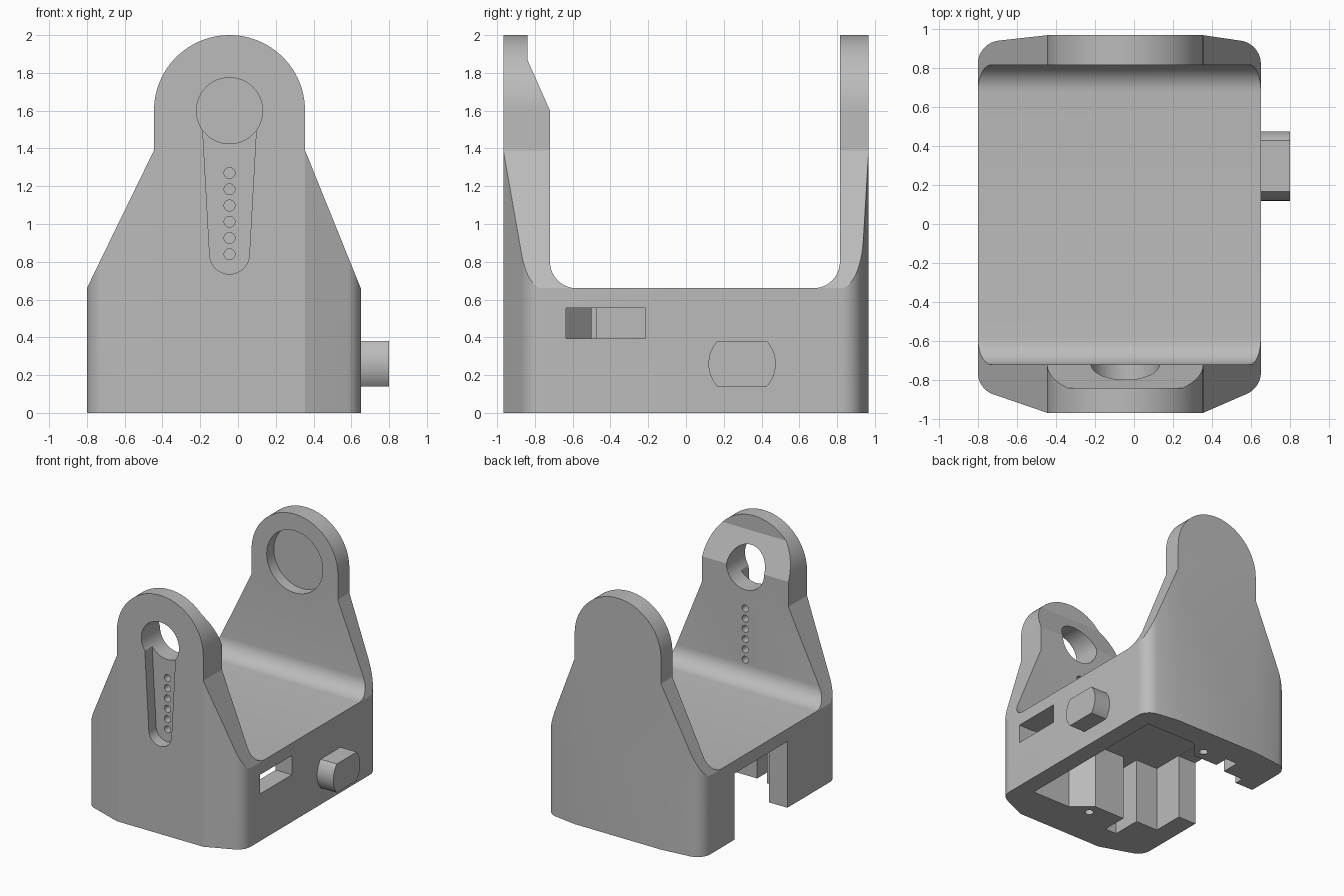
import bpy, bmesh, math
from mathutils import Vector

cube = bpy.data.objects.get("Cube")
if cube:
    bpy.data.objects.remove(cube, do_unlink=True)

grey = bpy.data.materials.new("light grey plastic")
grey.use_nodes = True
colour = (0.5, 0.5, 0.5, 1)
grey.diffuse_color = colour
grey.node_tree.nodes["Principled BSDF"].inputs["Base Color"].default_value = colour

EAR_X, EAR_Z = -0.045, 1.6   # pivot axis shared by both ears


def arc(cx, cy, r, start, end, n=10):
    """Points along an arc, angles in degrees."""
    angles = [math.radians(start + (end - start) * i / n) for i in range(n + 1)]
    return [(cx + r * math.cos(a), cy + r * math.sin(a)) for a in angles]


def circle(cx, cy, r, n=48):
    return arc(cx, cy, r, 0, 360, n)[:-1]


def prism(name, points, axis, low, high):
    """Extrude a 2D profile along an axis; the other two axes keep x, y, z order."""
    def place(p, d):
        c = list(p)
        c.insert("xyz".index(axis), d)
        return Vector(c)
    bm = bmesh.new()
    face = bm.faces.new([bm.verts.new(place(p, low)) for p in points])
    out = bmesh.ops.extrude_face_region(bm, geom=[face])
    shift = place((0, 0), high - low)
    bmesh.ops.translate(bm, vec=shift,
                        verts=[v for v in out["geom"] if isinstance(v, bmesh.types.BMVert)])
    bmesh.ops.recalc_face_normals(bm, faces=bm.faces)
    mesh = bpy.data.meshes.new(name)
    bm.to_mesh(mesh)
    bm.free()
    mesh.materials.append(grey)
    obj = bpy.data.objects.new(name, mesh)
    bpy.context.collection.objects.link(obj)
    return obj


def rect(a0, b0, a1, b1):
    return [(a0, b0), (a1, b0), (a1, b1), (a0, b1)]


def combine(target, cutter, operation="DIFFERENCE"):
    """Apply a boolean and discard the cutter."""
    cutter.hide_render = True
    mod = target.modifiers.new("cut", "BOOLEAN")
    mod.operation, mod.solver, mod.object = operation, "EXACT", cutter
    bpy.context.view_layer.objects.active = target
    bpy.ops.object.modifier_apply(modifier=mod.name)
    bpy.data.objects.remove(cutter, do_unlink=True)


def smooth(obj):
    bpy.ops.object.select_all(action="DESELECT")
    obj.select_set(True)
    bpy.context.view_layer.objects.active = obj
    bpy.ops.object.shade_smooth_by_angle(angle=math.radians(16))


# Footprint with angled, rounded corners
footprint = ([(-0.445, -0.967), (0.355, -0.967)]
             + arc(0.53, -0.76, 0.12, -65, 0)
             + arc(0.53, 0.82, 0.12, 0, 82)
             + [(0.355, 0.967), (-0.445, 0.967)]
             + arc(-0.68, 0.82, 0.12, 98, 180)
             + arc(-0.68, -0.76, 0.12, 180, 245))
bracket = prism("bracket_body", footprint, "z", 0, 2.2)

# Front silhouette: sloping shoulders and round ears
silhouette = ([(-1.0, -0.2), (0.85, -0.2), (0.85, 0.165), (0.355, 1.39)]
              + arc(EAR_X, EAR_Z, 0.4, 0, 180, 48)
              + [(-0.445, 1.39), (-1.0, 0.249)])
combine(bracket, prism("silhouette", silhouette, "y", -1.2, 1.2), "INTERSECT")

# Open channel between the ears, with the relief on the front ear
channel = (arc(-0.58, 0.80, 0.14, 180, 270) + arc(0.675, 0.80, 0.14, 270, 360)
           + [(0.815, 2.3), (-0.84, 2.3), (-0.84, 1.87), (-0.72, 1.6)])
combine(bracket, prism("channel", channel, "x", -1.2, 1.2))

# Front ear: pivot hole, tapered slot and row of small holes
combine(bracket, prism("pivot_hole", circle(EAR_X, EAR_Z, 0.175), "y", -1.2, -0.5))
slot = ([(EAR_X + 0.145, 1.56), (EAR_X - 0.145, 1.56)]
        + arc(EAR_X, 0.84, 0.105, 183, 357, 24))
combine(bracket, prism("slot", slot, "y", -1.2, -0.87))
for i in range(6):
    hole = circle(EAR_X, 0.84 + 0.086 * i, 0.029, 20)
    combine(bracket, prism("small_hole", hole, "y", -1.2, -0.5))

# Back ear: blind round recess
combine(bracket, prism("recess", circle(EAR_X, EAR_Z, 0.26), "y", 0.6, 0.91))

# Hollow underside with screw bosses
cavity = [(0.5, -0.635), (0.14, -0.635), (-0.02, -0.5), (-0.31, -0.5),
          (-0.31, -0.72), (-0.42, -0.72), (-0.42, -0.47), (-0.63, -0.47),
          (-0.63, 0.58), (-0.44, 0.58), (-0.44, 0.74), (-0.33, 0.74),
          (-0.33, 0.62), (-0.1, 0.62), (0.03, 0.77), (0.5, 0.77)]
combine(bracket, prism("cavity", cavity, "z", -0.2, 0.56))
for x, y in [(-0.04, -0.6), (-0.12, 0.71)]:
    combine(bracket, prism("screw_hole", circle(x, y, 0.035, 20), "z", -0.2, 0.3))

# Side openings: window in the left wall, notch in the right wall
combine(bracket, prism("window", rect(-0.635, 0.395, -0.215, 0.555), "x", 0.45, 0.9))
combine(bracket, prism("notch", rect(-0.2, -0.2, 0.5, 0.555), "x", -1.0, -0.58))
smooth(bracket)

# Side button: round with flats at top and bottom
flat = math.degrees(math.asin(0.12 / 0.178))
outline = (arc(0.297, 0.26, 0.178, -flat, flat, 16)
           + arc(0.297, 0.26, 0.178, 180 - flat, 180 + flat, 16))
button = prism("side_button", outline, "x", 0.62, 0.8)
smooth(button)
